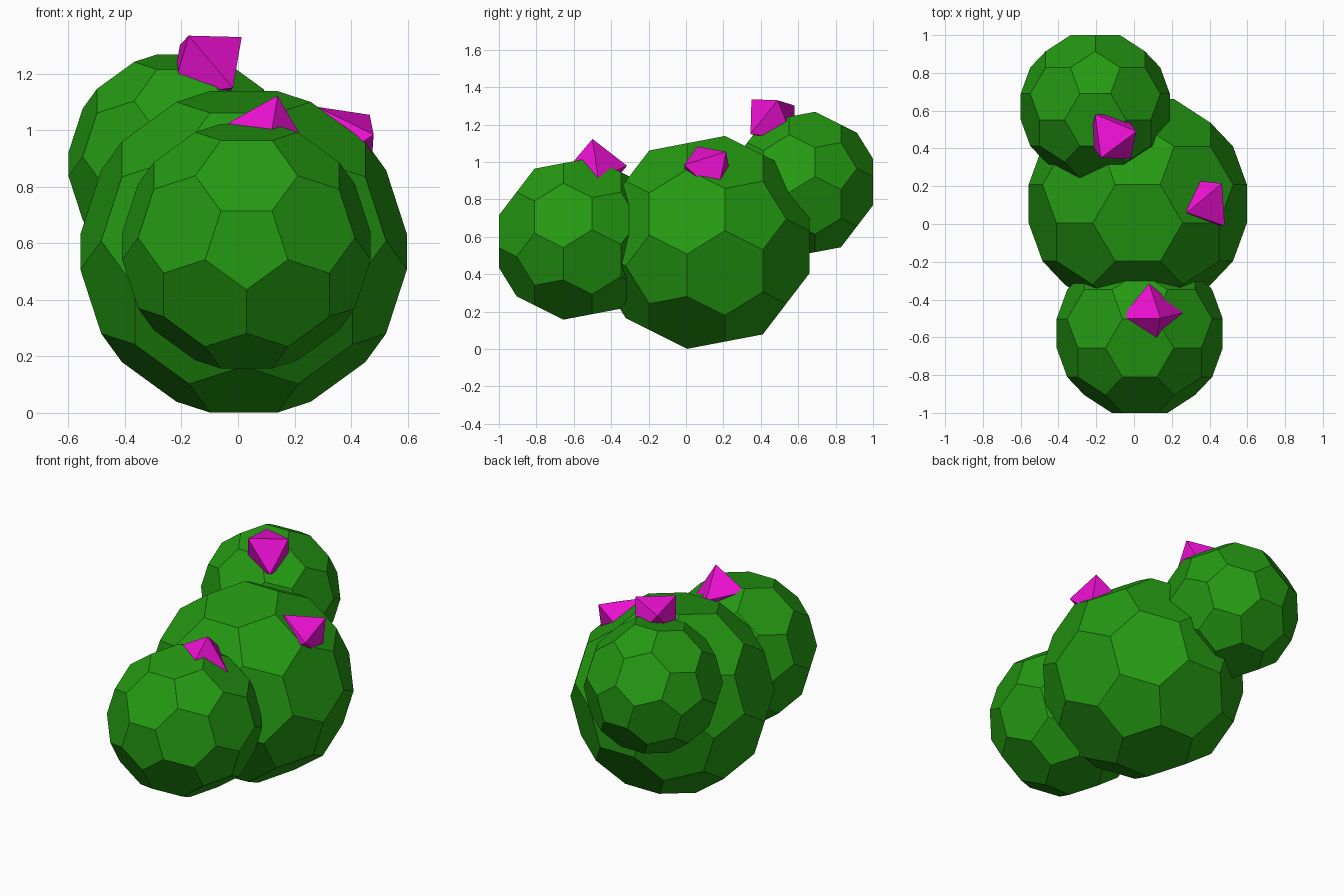
import bpy, bmesh, math
from mathutils import Vector, Matrix

if "Cube" in bpy.data.objects:
    bpy.data.objects.remove(bpy.data.objects["Cube"])

PHI = (1 + 5 ** 0.5) / 2


def material(name, rgb):
    m = bpy.data.materials.new(name)
    m.diffuse_color = (*rgb, 1)
    m.use_nodes = True
    m.node_tree.nodes["Principled BSDF"].inputs["Base Color"].default_value = m.diffuse_color
    return m


def hull_object(name, points, mat, location=(0, 0, 0)):
    """Flat-faced convex solid around the points, coplanar triangles merged."""
    bm = bmesh.new()
    for p in points:
        bm.verts.new(p)
    bmesh.ops.convex_hull(bm, input=bm.verts[:])
    bmesh.ops.dissolve_limit(bm, angle_limit=math.radians(2),
                             verts=bm.verts[:], edges=bm.edges[:])
    bmesh.ops.recalc_face_normals(bm, faces=bm.faces[:])
    me = bpy.data.meshes.new(name)
    bm.to_mesh(me)
    bm.free()
    me.materials.append(mat)
    ob = bpy.data.objects.new(name, me)
    ob.location = location
    bpy.context.collection.objects.link(ob)
    return ob


def ball_points(radius):
    """Truncated icosahedron corners, one pentagon facing straight front."""
    ico = []
    for a in (-1, 1):
        for b in (-PHI, PHI):
            ico += [Vector((0, a, b)), Vector((a, b, 0)), Vector((b, 0, a))]
    turn = Matrix.Rotation(-math.atan(PHI), 3, 'X')
    return [turn @ p.lerp(q, 1 / 3).normalized() * radius
            for p in ico for q in ico if 1.9 < (p - q).length < 2.1]


def flower_points(corners):
    """Octahedron completed from the three corners of one face."""
    a, b, c = (Vector(v) for v in corners)
    mid = (a + b + c) / 3
    n = (b - a).cross(c - a).normalized()
    if n.z < 0:
        n = -n
    centre = mid - n * 0.097
    return [a, b, c] + [2 * centre - v for v in (a, b, c)]


green = material("leaf_green", (0.018, 0.32, 0.006))
magenta = material("flower_magenta", (0.85, 0.005, 0.65))

# Three overlapping plant segments
for name, loc, r in (("middle_segment", (0.02, 0.107, 0.57), 0.59),
                     ("front_segment", (0.03, -0.579, 0.59), 0.449),
                     ("back_segment", (-0.205, 0.621, 0.88), 0.403)):
    hull_object(name, ball_points(r), green, loc)

# Flowers half sunk into the segments
for name, corners in (
        ("front_flower", ((.14, -.50, 1.123), (.08, -.315, .98), (.26, -.47, .915))),
        ("right_flower", ((.28, .06, 1.083), (.466, .215, 1.055), (.48, -.01, .985))),
        ("back_flower", ((-.175, .35, 1.335), (.013, .49, 1.33), (-.018, .345, 1.15)))):
    hull_object(name, flower_points(corners), magenta)
